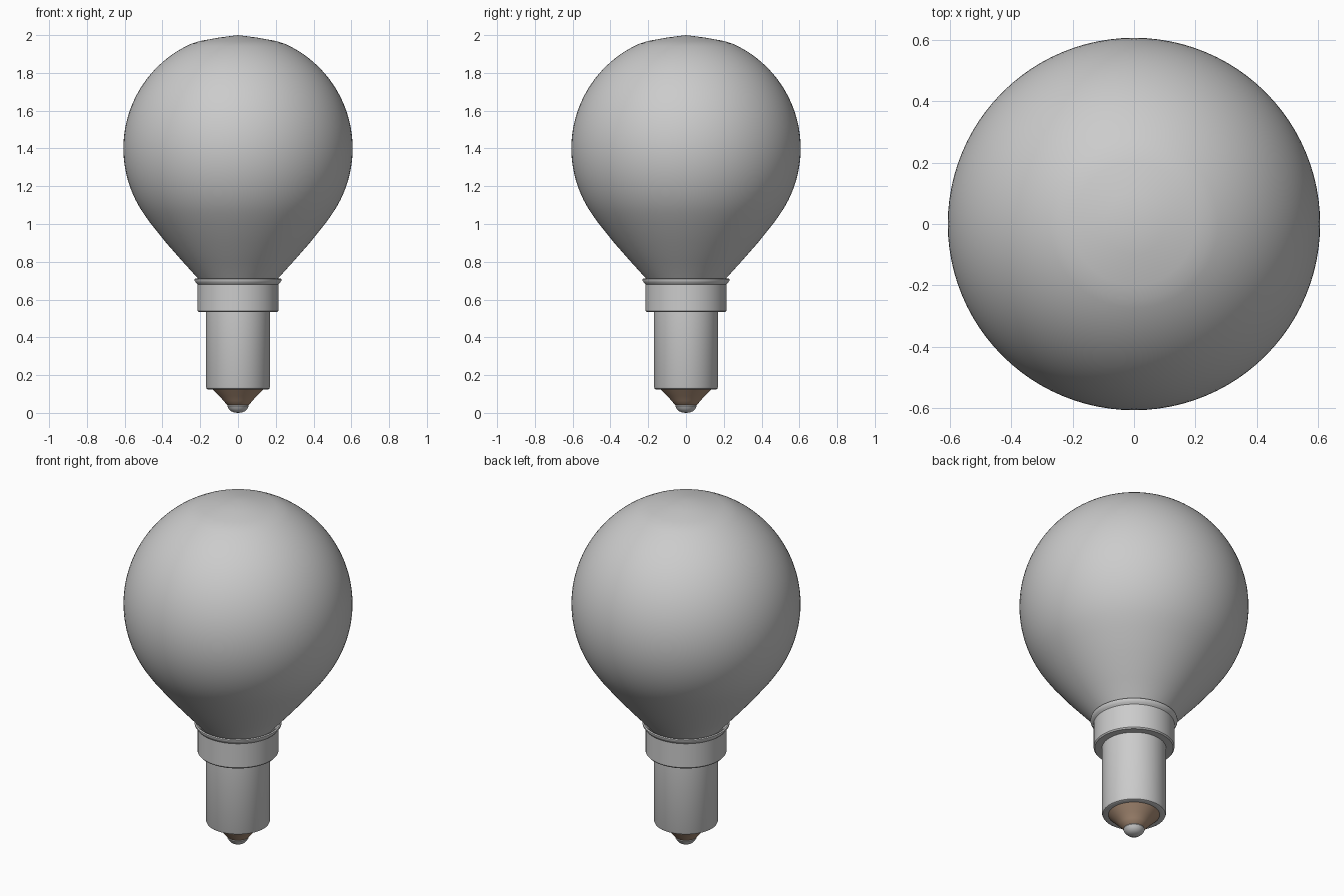
import bpy, bmesh, math

if "Cube" in bpy.data.objects:
    bpy.data.objects.remove(bpy.data.objects["Cube"])

SEGMENTS = 96


def lathe(name, profile, color=None, angle=40):
    """Spin an (r, z) profile, listed bottom to top, around the z axis."""
    bm = bmesh.new()
    verts = [bm.verts.new((r, 0, z)) for r, z in profile]
    edges = [bm.edges.new(pair) for pair in zip(verts, verts[1:])]
    bmesh.ops.spin(bm, geom=verts + edges, cent=(0, 0, 0), axis=(0, 0, 1),
                   angle=math.tau, steps=SEGMENTS, use_duplicate=False)
    bmesh.ops.remove_doubles(bm, verts=bm.verts, dist=1e-5)
    bmesh.ops.recalc_face_normals(bm, faces=bm.faces)
    mesh = bpy.data.meshes.new(name)
    bm.to_mesh(mesh)
    bm.free()
    obj = bpy.data.objects.new(name, mesh)
    bpy.context.collection.objects.link(obj)
    if color:
        mat = bpy.data.materials.new(name + "_color")
        mat.diffuse_color = (*color, 1)
        mat.use_nodes = True
        mat.node_tree.nodes["Principled BSDF"].inputs["Base Color"].default_value = mat.diffuse_color
        mesh.materials.append(mat)
    bpy.ops.object.select_all(action='DESELECT')
    obj.select_set(True)
    bpy.context.view_layer.objects.active = obj
    bpy.ops.object.shade_smooth_by_angle(angle=math.radians(angle))
    return obj


# Glass bulb: tapered neck, round globe, slightly pointed crown
R, CZ, STEPS = 0.607, 1.40, 36
globe = []
for i in range(STEPS + 1):
    a = math.radians(55 + (156 - 55) * i / STEPS)
    globe.append((R * math.sin(a), CZ - R * math.cos(a)))
neck = [(0.195, 0.69), (0.215, 0.715), (0.292, 0.80), (0.38, 0.90), (0.468, 1.01)]
crown = [(0.2, 1.969), (0.1, 1.987), (0, 2.0)]
lathe("glass_bulb", neck + globe + crown)

# Collar with a flared rim
lathe("collar", [(0.15, 0.533), (0.208, 0.533), (0.214, 0.54), (0.214, 0.68),
                 (0.222, 0.688), (0.23, 0.70), (0.23, 0.708), (0.224, 0.712),
                 (0.212, 0.706), (0.198, 0.69)])

# Cylindrical cap sleeve with a rounded lower lip
lathe("cap_sleeve", [(0.125, 0.127), (0.158, 0.124), (0.166, 0.128), (0.17, 0.138),
                     (0.17, 0.54)])

# Brown insulator cone
lathe("insulator", [(0.045, 0.036), (0.058, 0.042), (0.076, 0.064), (0.10, 0.09),
                    (0.125, 0.114), (0.138, 0.128)], color=(0.42, 0.28, 0.19))

# Domed contact at the tip
lathe("contact", [(0, 0), (0.02, 0.002), (0.037, 0.009), (0.05, 0.022),
                  (0.057, 0.036), (0.054, 0.044), (0.04, 0.047)])
